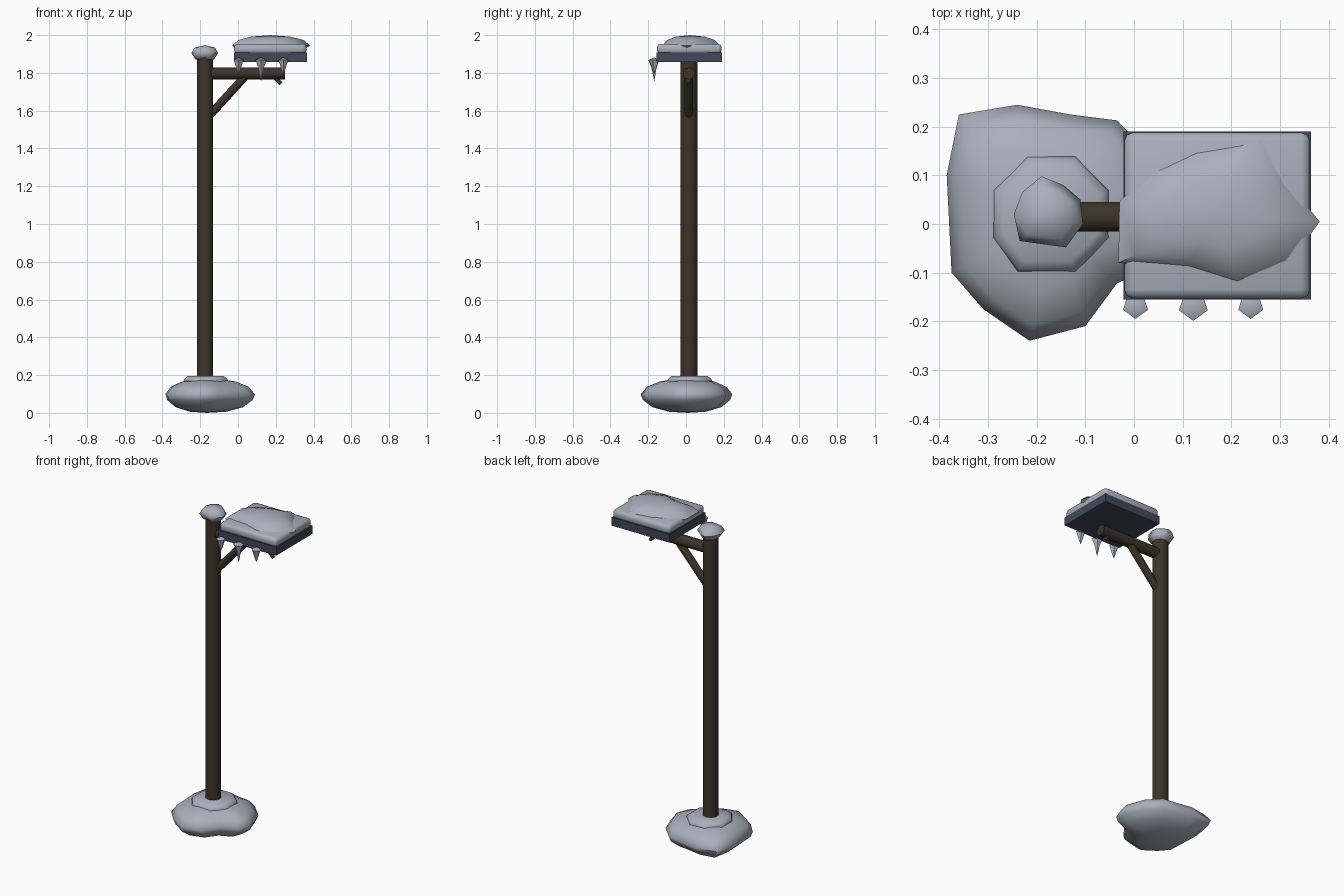
import bpy, bmesh, math
from mathutils import Vector

if "Cube" in bpy.data.objects:
    bpy.data.objects.remove(bpy.data.objects["Cube"])


def material(name, rgb):
    m = bpy.data.materials.new(name)
    m.diffuse_color = (*rgb, 1)
    m.use_nodes = True
    m.node_tree.nodes["Principled BSDF"].inputs["Base Color"].default_value = m.diffuse_color
    return m


SNOW = material("snow", (0.40, 0.43, 0.50))
WOOD = material("dark wood", (0.045, 0.034, 0.022))
SLATE = material("blue slate", (0.055, 0.063, 0.10))


def finish(name, bm, mat, angle=40):
    bmesh.ops.recalc_face_normals(bm, faces=bm.faces)
    me = bpy.data.meshes.new(name)
    bm.to_mesh(me)
    bm.free()
    ob = bpy.data.objects.new(name, me)
    bpy.context.collection.objects.link(ob)
    me.materials.append(mat)
    bpy.ops.object.select_all(action='DESELECT')
    ob.select_set(True)
    bpy.context.view_layer.objects.active = ob
    bpy.ops.object.shade_smooth_by_angle(angle=math.radians(angle))
    return ob


def rod(name, a, b, r, sides, mat):
    """Cylinder between two points."""
    a, b = Vector(a), Vector(b)
    bm = bmesh.new()
    bmesh.ops.create_cone(bm, cap_ends=True, segments=sides, radius1=r, radius2=r, depth=(b - a).length)
    ob = finish(name, bm, mat, 50)
    ob.location = (a + b) / 2
    ob.rotation_mode = 'QUATERNION'
    ob.rotation_quaternion = (b - a).to_track_quat('Z', 'Y')
    return ob


def lump(name, outline, centre, rings, bottom, top, mat=SNOW, angle=60):
    """Loft scaled copies of a plan outline; rings are (scale, z)."""
    bm = bmesh.new()
    cx, cy = centre
    loops = [[bm.verts.new((cx + (x - cx) * s, cy + (y - cy) * s, z)) for x, y in outline]
             for s, z in rings]
    n = len(outline)
    for lo, hi in zip(loops, loops[1:]):
        for i in range(n):
            j = (i + 1) % n
            bm.faces.new((lo[i], lo[j], hi[j], hi[i]))
    for loop, z in ((loops[0], bottom), (loops[-1], top)):
        tip = bm.verts.new((cx, cy, z))
        for i in range(n):
            bm.faces.new((loop[i], loop[(i + 1) % n], tip))
    return finish(name, bm, mat, angle)


def box(name, lo, hi, mat, bevel):
    bm = bmesh.new()
    bmesh.ops.create_cube(bm, size=1)
    for v in bm.verts:
        v.co = [lo[k] + (v.co[k] + 0.5) * (hi[k] - lo[k]) for k in range(3)]
    if bevel:
        bmesh.ops.bevel(bm, geom=bm.edges[:], offset=bevel, segments=2, profile=0.5, affect='EDGES')
    return finish(name, bm, mat, 50 if bevel else 30)


# Wooden post, arm, brace and small peg
PX, PY = -0.175, 0.015
rod("post", (PX, PY, 0.08), (PX, PY, 1.9), 0.045, 10, WOOD)
rod("arm", (PX, PY, 1.797), (0.25, PY, 1.797), 0.032, 10, WOOD)
rod("brace", (-0.155, PY, 1.57), (0.045, PY, 1.79), 0.022, 8, WOOD)
rod("peg", (0.19, PY, 1.78), (0.228, PY, 1.743), 0.011, 6, SLATE)

# Snow drift around the foot
lump("base_drift",
     [(-0.385, 0.10), (-0.375, -0.10), (-0.31, -0.175), (-0.215, -0.24), (-0.10, -0.21),
      (-0.035, -0.122), (0.06, -0.08), (0.09, 0.0), (0.045, 0.13), (-0.035, 0.213),
      (-0.13, 0.225), (-0.24, 0.245), (-0.36, 0.225)],
     (-0.165, 0.01),
     [(0.4, 0.006), (0.75, 0.03), (0.95, 0.068), (1, 0.098), (0.87, 0.138), (0.6, 0.166), (0.3, 0.178)],
     0.0, 0.18)
lump("base_collar",
     [(-0.29, 0.07), (-0.29, -0.03), (-0.24, -0.10), (-0.12, -0.10),
      (-0.05, -0.03), (-0.05, 0.07), (-0.12, 0.14), (-0.22, 0.14)],
     (-0.17, 0.02), [(0.9, 0.14), (1, 0.162), (0.95, 0.18), (0.8, 0.194)], 0.13, 0.196)

# Snow cap on the post
lump("post_cap",
     [(-0.247, 0.02), (-0.235, -0.035), (-0.14, -0.048), (-0.105, 0.0),
      (-0.11, 0.05), (-0.145, 0.08), (-0.19, 0.098), (-0.23, 0.065)],
     (PX, PY + 0.005), [(0.7, 1.872), (1, 1.905), (0.75, 1.934)], 1.866, 1.947)

# Roof slab with its snow layer and mound
box("roof_slab", (-0.022, -0.155, 1.858), (0.364, 0.19, 1.908), SLATE, 0)
box("roof_snow_layer", (-0.02, -0.153, 1.9), (0.362, 0.188, 1.954), SNOW, 0.018)
lump("roof_snow_mound",
     [(-0.032, -0.08), (0.11, -0.092), (0.215, -0.125), (0.32, -0.08), (0.382, 0.005),
      (0.315, 0.085), (0.265, 0.18), (0.22, 0.168), (0.125, 0.152), (0.03, 0.107), (-0.03, 0.045)],
     (0.17, 0.02), [(0.8, 1.92), (1, 1.945), (0.83, 1.974), (0.5, 1.992)], 1.915, 2.0)

# Icicles along the front edge
for i, (x, tip, r) in enumerate(((0.003, 1.79, 0.027), (0.122, 1.755, 0.031), (0.24, 1.79, 0.027))):
    ring = [(x + r * math.sin(k * math.tau / 5 + math.pi),
             -0.168 + r * math.cos(k * math.tau / 5 + math.pi)) for k in range(5)]
    lump(f"icicle_{i + 1}", ring, (x, -0.168), [(0.45, 1.822), (1, 1.868)], tip, 1.882)
